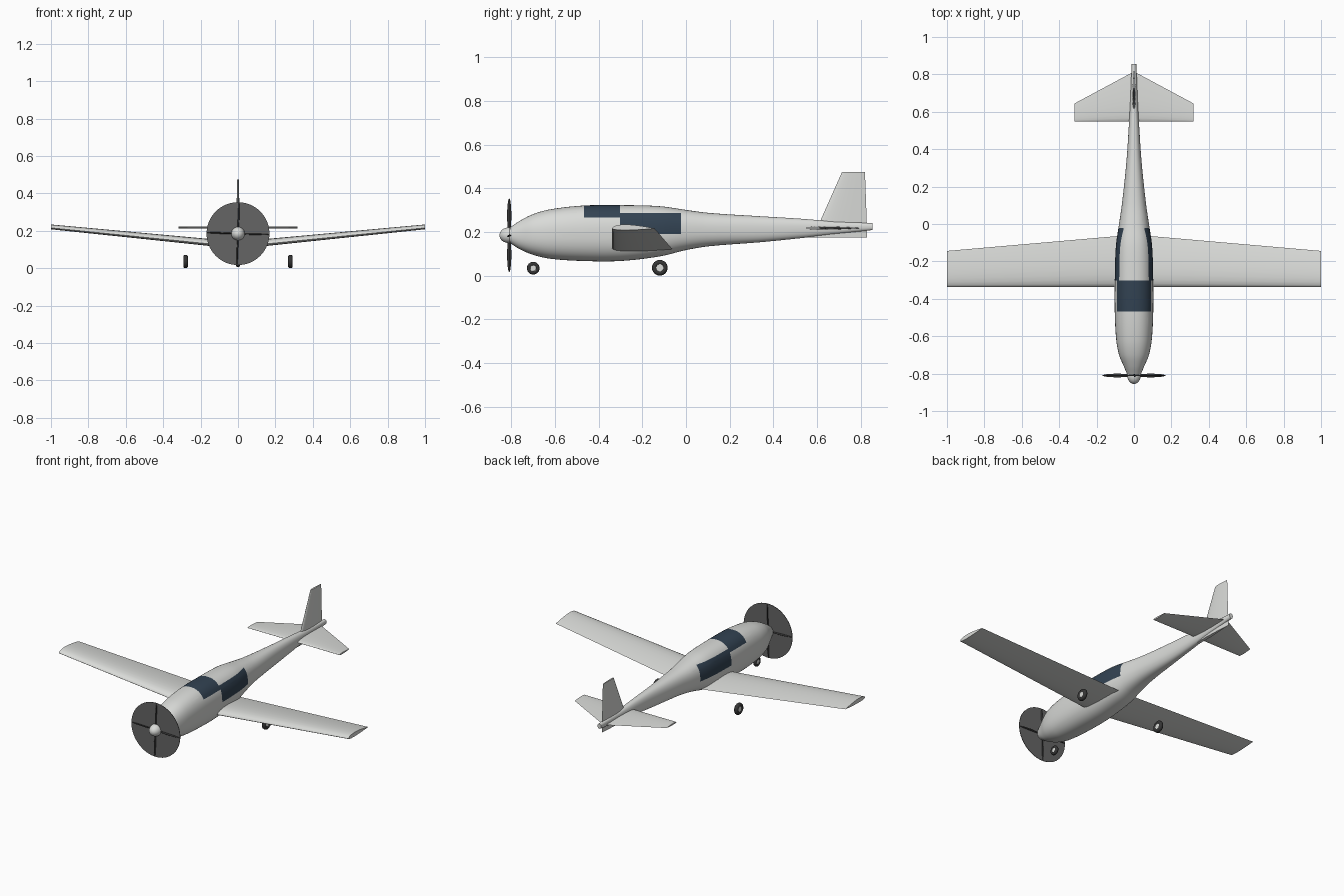
import bpy, bmesh, math
from mathutils import Matrix, Vector

cube = bpy.data.objects.get("Cube")
if cube:
    bpy.data.objects.remove(cube, do_unlink=True)


def material(name, r, g, b):
    m = bpy.data.materials.new(name)
    m.use_nodes = True
    m.diffuse_color = (r, g, b, 1)
    bsdf = next(n for n in m.node_tree.nodes if n.type == 'BSDF_PRINCIPLED')
    bsdf.inputs["Base Color"].default_value = (r, g, b, 1)
    return m


paint = material("light_grey_paint", 0.7, 0.71, 0.69)
glass = material("dark_blue_glass", 0.032, 0.055, 0.085)
disc_grey = material("propeller_disc_grey", 0.13, 0.13, 0.13)
dark = material("dark_rubber", 0.035, 0.035, 0.035)


def finish(bm, name, mats, angle=35):
    bmesh.ops.recalc_face_normals(bm, faces=bm.faces)
    mesh = bpy.data.meshes.new(name)
    bm.to_mesh(mesh)
    bm.free()
    obj = bpy.data.objects.new(name, mesh)
    bpy.context.collection.objects.link(obj)
    for m in mats:
        mesh.materials.append(m)
    bpy.ops.object.select_all(action='DESELECT')
    obj.select_set(True)
    bpy.context.view_layer.objects.active = obj
    bpy.ops.object.shade_smooth_by_angle(angle=math.radians(angle))
    return obj


def skin(bm, rings):
    """Bridge closed rings of points and cap both ends."""
    loops = [[bm.verts.new(p) for p in ring] for ring in rings]
    n = len(loops[0])
    for a, b in zip(loops, loops[1:]):
        for i in range(n):
            j = (i + 1) % n
            bm.faces.new((a[i], a[j], b[j], b[i]))
    bm.faces.new(loops[0])
    bm.faces.new(loops[-1])


# Fuselage stations: y, top z, bottom z, half width
stations = [
    (-.805, .222, .148, .036), (-.76, .252, .12, .055), (-.70, .282, .095, .08),
    (-.62, .304, .077, .095), (-.47, .321, .067, .103), (-.30, .323, .067, .103),
    (-.12, .318, .088, .097), (0, .301, .117, .08), (.11, .287, .135, .064),
    (.34, .272, .153, .04), (.52, .261, .171, .028), (.66, .25, .187, .02),
    (.855, .24, .209, .012)]


def slope(i, k):
    a, b = stations[max(i - 1, 0)], stations[min(i + 1, len(stations) - 1)]
    return (b[k] - a[k]) / (b[0] - a[0])


def smooth(i, t, k):
    """Hermite blend between two neighbouring stations."""
    a, b = stations[i], stations[i + 1]
    h = b[0] - a[0]
    return ((1 + 2 * t) * (1 - t) ** 2 * a[k] + t * (1 - t) ** 2 * h * slope(i, k)
            + t * t * (3 - 2 * t) * b[k] + t * t * (t - 1) * h * slope(i + 1, k))


def section(y, top, bottom, half):
    """Slightly squared oval cross-section."""
    ring = []
    for s in range(48):
        c, d = math.cos(math.tau * s / 48), math.sin(math.tau * s / 48)
        x = math.copysign(abs(c) ** 0.85, c) * half
        z = math.copysign(abs(d) ** 0.85, d) * (top - bottom) / 2
        ring.append((x, y, (top + bottom) / 2 + z))
    return ring


rings = []
steps = 5
for i in range(len(stations) - 1):
    for s in range(steps):
        t = s / steps
        y = stations[i][0] + t * (stations[i + 1][0] - stations[i][0])
        rings.append(section(y, *[smooth(i, t, k) for k in (1, 2, 3)]))
rings.append(section(*stations[-1]))

bm = bmesh.new()
skin(bm, rings)
# Cut the window outlines into the skin, then colour the enclosed faces
front, pillar, rear = -.467, -.302, -.022
sill, screen_sill, roof = .19, .267, .287
cuts = [((0, y, 0), (0, 1, 0)) for y in (front, pillar, rear)]
cuts += [((0, 0, z), (0, 0, 1)) for z in (sill, screen_sill, roof)]
for co, no in cuts:
    near = [f for f in bm.faces if all(front - .1 < v.co.y < rear + .1 for v in f.verts)]
    geom = near + list({e for f in near for e in f.edges}) + list({v for f in near for v in f.verts})
    bmesh.ops.bisect_plane(bm, geom=geom, plane_co=co, plane_no=no, dist=1e-6)
for f in bm.faces:
    c = f.calc_center_median()
    windscreen = front < c.y < pillar and c.z > screen_sill
    side_window = pillar < c.y < rear and sill < c.z < roof
    f.material_index = int(windscreen or side_window)
finish(bm, "fuselage", [paint, glass], 50)


def airfoil(camber):
    """Closed section: chord 0..1, height as a fraction of thickness."""
    n = 12
    xs = [(1 - math.cos(math.pi * i / n)) / 2 for i in range(n + 1)]

    def h(x):
        return 2.969 * x ** .5 - 1.26 * x - 3.516 * x ** 2 + 2.843 * x ** 3 - 1.036 * x ** 4

    upper = [(x, h(x) * (.5 + camber)) for x in reversed(xs)]
    lower = [(x, -h(x) * (.5 - camber)) for x in xs[1:-1]]
    return upper + lower


def surface(name, sections, vertical=False, camber=0):
    """Loft a lifting surface from (span, height, front y, rear y, thickness)."""
    bm = bmesh.new()
    rings = []
    for span, height, y0, y1, thick in sections:
        ring = []
        for u, v in airfoil(camber):
            y, off = y0 + u * (y1 - y0), v * thick
            ring.append((off, y, span) if vertical else (span, y, height + off))
        rings.append(ring)
    skin(bm, rings)
    return finish(bm, name, [paint])


# Wings and tail surfaces, left and right
for side, s in (("left", 1), ("right", -1)):
    surface(side + "_wing", [(0, .115, -.338, -.057, .04), (s, .216, -.338, -.144, .026)], camber=.2)
    surface(side + "_tailplane", [(0, .218, .548, .815, .016), (s * .317, .218, .548, .645, .01)])
surface("tail_fin", [(.175, 0, .54, .83, .02), (.25, 0, .615, .828, .018),
                     (.475, 0, .715, .82, .01)], vertical=True)

# Spinner, propeller disc and blades
hub = Vector((0, -.81, .185))
bm = bmesh.new()
bmesh.ops.create_uvsphere(bm, u_segments=32, v_segments=16, radius=.036)
bmesh.ops.transform(bm, matrix=Matrix.Translation(hub) @ Matrix.Diagonal((1, 1.25, 1, 1)), verts=bm.verts)
finish(bm, "spinner", [paint])

bm = bmesh.new()
turn = Matrix.Rotation(math.pi / 2, 4, 'X')
bmesh.ops.create_cone(bm, cap_ends=True, segments=64, radius1=.168, radius2=.168,
                      depth=.003, matrix=Matrix.Translation(hub) @ turn)
finish(bm, "propeller_disc", [disc_grey])

for i in range(4):
    bm = bmesh.new()
    bmesh.ops.create_uvsphere(bm, u_segments=12, v_segments=12, radius=1)
    m = (Matrix.Translation(hub) @ Matrix.Rotation(i * math.pi / 2 + .03, 4, 'Y')
         @ Matrix.Translation((0, 0, .09)) @ Matrix.Rotation(.25, 4, 'Z')
         @ Matrix.Diagonal((.004, .01, .079, 1)))
    bmesh.ops.transform(bm, matrix=m, verts=bm.verts)
    finish(bm, f"propeller_blade_{i + 1}", [dark])


# Wheels
def wheel(name, x, y, z, radius):
    place = Matrix.Translation((x, y, z)) @ Matrix.Rotation(math.pi / 2, 4, 'Y') @ Matrix.Scale(radius, 4)
    bm = bmesh.new()
    rings = []
    for i in range(24):
        a = math.tau * i / 24
        ring = []
        for j in range(10):
            b = math.tau * j / 10
            r = .68 + .32 * math.cos(b)
            ring.append(bm.verts.new(place @ Vector((r * math.cos(a), r * math.sin(a), .36 * math.sin(b)))))
        rings.append(ring)
    for a, b in zip(rings, rings[1:] + rings[:1]):
        for j in range(10):
            k = (j + 1) % 10
            bm.faces.new((a[j], a[k], b[k], b[j]))
    finish(bm, name + "_tyre", [dark], 60)
    bm = bmesh.new()
    bmesh.ops.create_cone(bm, cap_ends=True, segments=16, radius1=.55, radius2=.55, depth=.5, matrix=place)
    finish(bm, name + "_hub", [paint])


wheel("nose_wheel", 0, -.70, .034, .029)
wheel("left_main_wheel", .28, -.12, .036, .036)
wheel("right_main_wheel", -.28, -.12, .036, .036)
